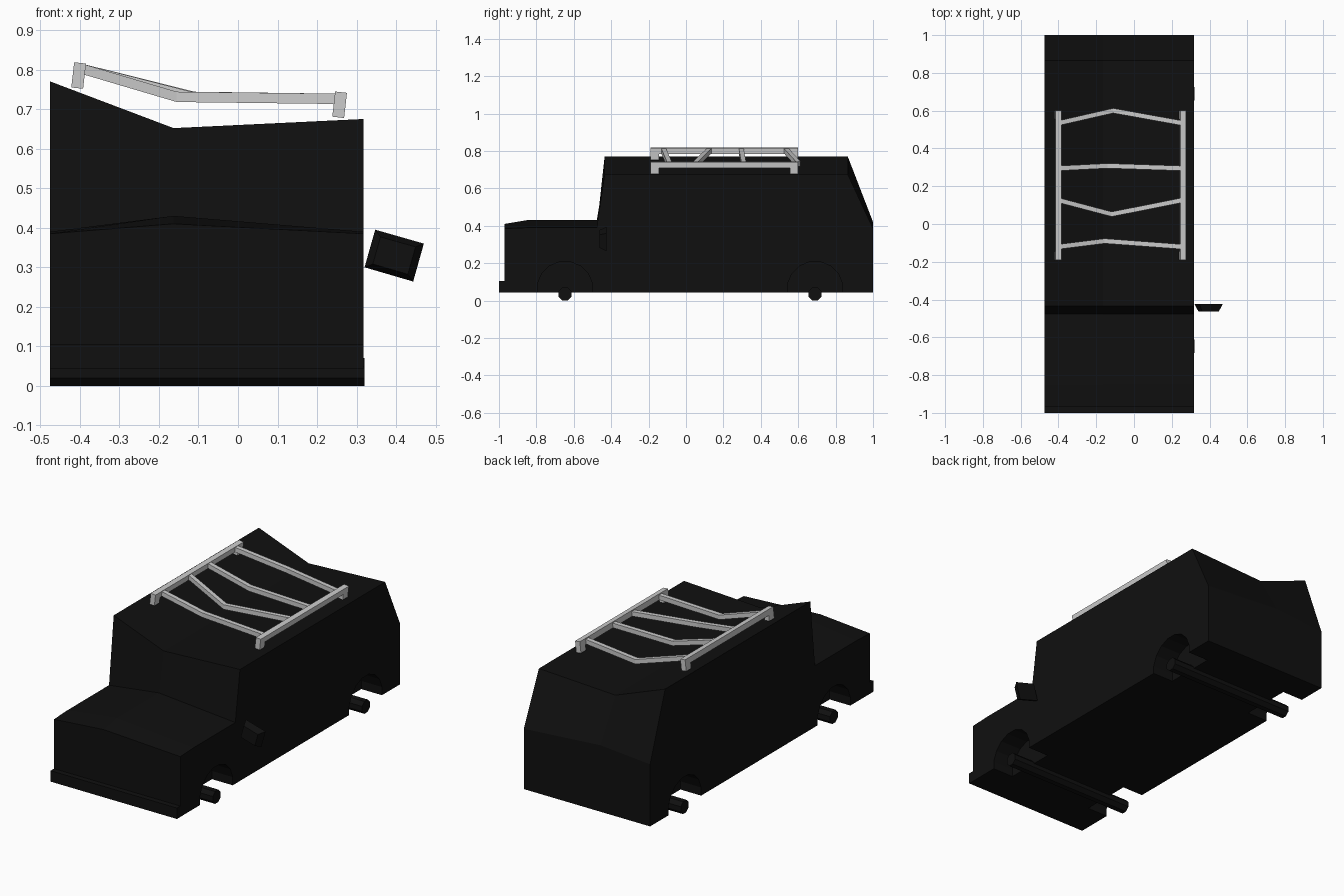
import bpy, bmesh, math
from mathutils import Matrix, Vector

if "Cube" in bpy.data.objects:
    bpy.data.objects.remove(bpy.data.objects["Cube"])

XL, XC, XR = -0.475, -0.163, 0.317   # left side, crease, right side
FLOOR = 0.043

black = bpy.data.materials.new("black_paint")
black.diffuse_color = (0.005, 0.005, 0.005, 1)
black.use_nodes = True
black.node_tree.nodes["Principled BSDF"].inputs["Base Color"].default_value = black.diffuse_color


def finish(bm, name, mat=None):
    bmesh.ops.recalc_face_normals(bm, faces=bm.faces[:])
    me = bpy.data.meshes.new(name)
    bm.to_mesh(me)
    bm.free()
    ob = bpy.data.objects.new(name, me)
    bpy.context.collection.objects.link(ob)
    if mat:
        me.materials.append(mat)
    return ob


def loft(name, rings, mat=None, tri=False):
    """Join equal-length closed rings of points and cap both ends."""
    bm = bmesh.new()
    vs = [[bm.verts.new(p) for p in r] for r in rings]
    n = len(rings[0])
    for a, b in zip(vs, vs[1:]):
        for i in range(n):
            j = (i + 1) % n
            bm.faces.new((a[i], a[j], b[j], b[i]))
    bm.faces.new(vs[0])
    bm.faces.new(vs[-1])
    if tri:
        bmesh.ops.triangulate(bm, faces=bm.faces[:])
    return finish(bm, name, mat)


def cylinder(name, r, x0, x1, y, z, sides, mat=None):
    rings = [[(x, y + r * math.cos((i + .5) * math.tau / sides),
               z + r * math.sin((i + .5) * math.tau / sides)) for i in range(sides)]
             for x in (x0, x1)]
    return loft(name, rings, mat)


# Body: side profile swept over three stations, creased in the middle
def section(x, nose, hood, roof, belt):
    return [(x, y, z) for y, z in (
        (-0.97, FLOOR), (-0.97, nose), (-0.85, hood), (-0.477, hood),
        (-0.435, roof), (0.865, roof), (1.0, belt), (1.0, FLOOR))]


body = loft("body", [section(XL, 0.385, 0.39, 0.77, 0.395),
                     section(XC, 0.41, 0.43, 0.652, 0.42),
                     section(XR, 0.385, 0.39, 0.675, 0.385)], black)

# Wheel arches cut into both sides, axles running across underneath
for label, y in (("front", -0.647), ("rear", 0.69)):
    for side, x0, x1 in (("left", XL - 0.1, XL + 0.13), ("right", XR - 0.13, XR + 0.1)):
        cut = cylinder(f"{label}_{side}_arch_cutter", 0.15, x0, x1, y, 0.06, 16)
        cut.hide_render = True
        cut.hide_viewport = True
        mod = body.modifiers.new(f"{label}_{side}_arch", 'BOOLEAN')
        mod.object = cut
        mod.operation = 'DIFFERENCE'
        mod.solver = 'EXACT'
    cylinder(f"{label}_axle", 0.035 / math.cos(math.pi / 8), XL, 0.32, y, 0.035, 8, black)

# Front bumper
loft("front_bumper", [[(x, -1.0, FLOOR), (x, -1.0, 0.105), (x, -0.965, 0.105), (x, -0.965, FLOOR)]
                      for x in (XL, XR)], black)

# Door mirror: tilted, tapered housing on the right side
back = [(0.32, 0.30), (0.347, 0.395), (0.47, 0.36), (0.443, 0.264)]
mid = Vector((0.395, 0.33))
front = [mid + (Vector(p) - mid) * 0.72 for p in back]
loft("door_mirror", [[(p[0], -0.424, p[1]) for p in back],
                     [(p[0], -0.463, p[1]) for p in front]], black)

# Roof rack rails with a foot at each end, leaning slightly
outline = [(-0.19, -0.032), (-0.19, 0.032), (0.60, 0.032), (0.60, -0.032),
           (0.555, -0.032), (0.555, 0.0), (-0.145, 0.0), (-0.145, -0.032)]
for side, x, z in (("left", -0.403, 0.785), ("right", 0.257, 0.711)):
    rail = loft(f"{side}_rack_rail", [[(dx, a, b) for a, b in outline] for dx in (-0.015, 0.015)])
    rail.data.transform(Matrix.Translation((x, 0, z)) @ Matrix.Rotation(math.radians(6.5), 4, 'Y'))

# Bent cross bars: end y, kink x, kink y
for i, (ye, xk, yk) in enumerate(((-0.12, -0.155, -0.09), (0.125, -0.118, 0.052),
                                  (0.295, -0.14, 0.308), (0.535, -0.11, 0.6))):
    h = 0.013
    rings = [[(x, y + a, z + b) for a, b in ((-h, -h), (h, -h), (h, h), (-h, h))]
             for x, y, z in ((-0.395, ye, 0.802), (xk, yk, 0.731), (0.25, ye, 0.726))]
    loft(f"rack_cross_bar_{i + 1}", rings)
